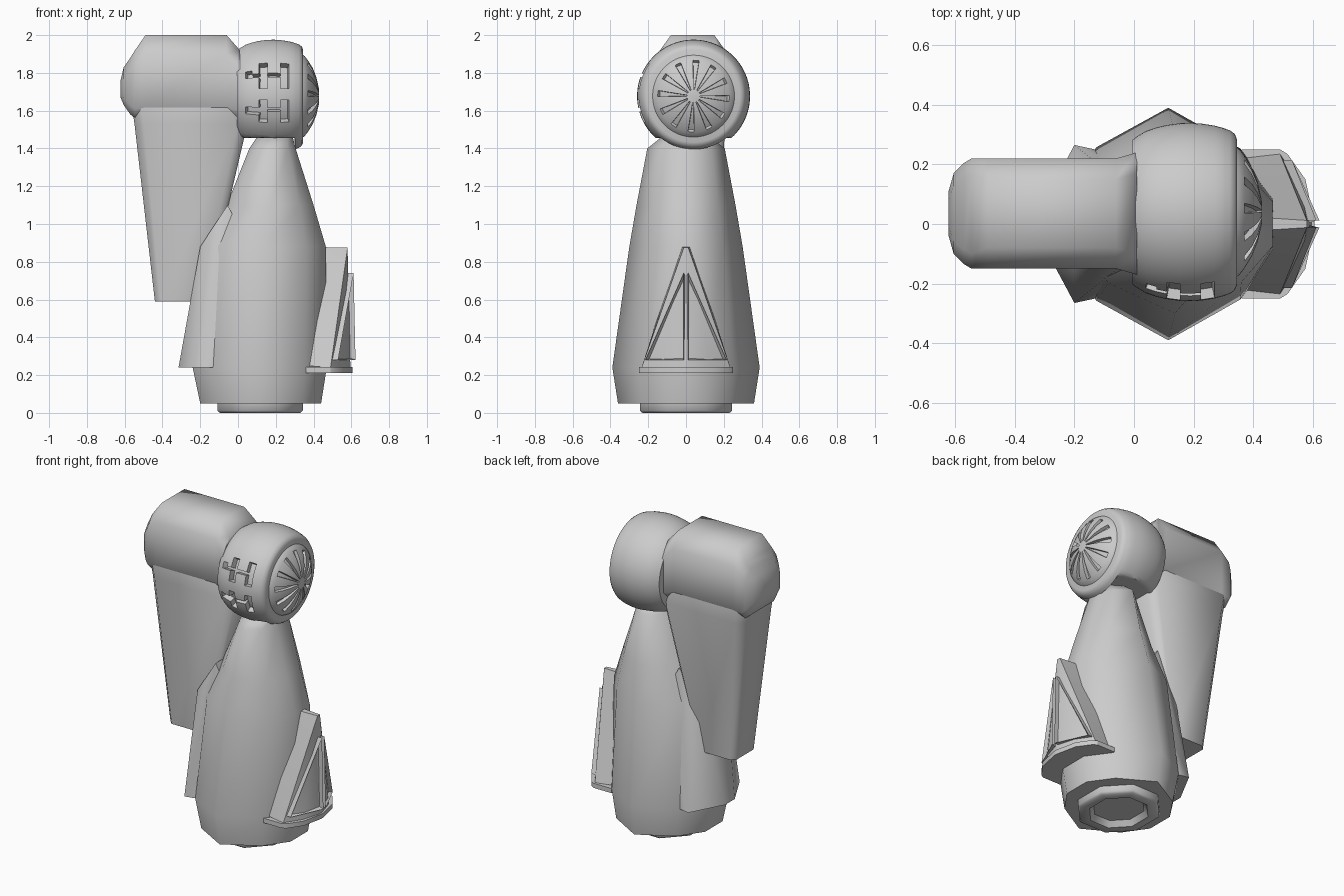
import bpy, bmesh, math

if "Cube" in bpy.data.objects:
    bpy.data.objects.remove(bpy.data.objects["Cube"])

grey = bpy.data.materials.new("plain_grey")
grey.diffuse_color = (0.6, 0.6, 0.6, 1)
grey.use_nodes = True
grey.node_tree.nodes["Principled BSDF"].inputs["Base Color"].default_value = grey.diffuse_color


def finish(name, bm, angle=40):
    """Turn a bmesh into a shaded object."""
    bmesh.ops.recalc_face_normals(bm, faces=bm.faces)
    me = bpy.data.meshes.new(name)
    bm.to_mesh(me)
    bm.free()
    me.materials.append(grey)
    ob = bpy.data.objects.new(name, me)
    bpy.context.collection.objects.link(ob)
    bpy.context.view_layer.objects.active = ob
    ob.select_set(True)
    bpy.ops.object.shade_smooth_by_angle(angle=math.radians(angle))
    ob.select_set(False)
    return ob


def skin(rings):
    """Skin a list of point rings and cap both ends."""
    bm = bmesh.new()
    vs = [[bm.verts.new(p) for p in r] for r in rings]
    n = len(vs[0])
    for a, b in zip(vs, vs[1:]):
        for i in range(n):
            j = (i + 1) % n
            bm.faces.new((a[i], a[j], b[j], b[i]))
    bm.faces.new(vs[0])
    bm.faces.new(vs[-1])
    bmesh.ops.recalc_face_normals(bm, faces=bm.faces)
    return bm


def hull(name, pts, angle=25):
    bm = bmesh.new()
    for p in pts:
        bm.verts.new(p)
    bmesh.ops.convex_hull(bm, input=bm.verts)
    return finish(name, bm, angle)


def mirror_y(pts):
    return [(x, s * y, z) for x, y, z in pts for s in ((1, -1) if y else (1,))]


# tapering body: rings of (z, left, right, half depth)
half = [(1, .25), (.68, .65), (0, 1), (-.68, .66), (-1, .25)]
shape = half + [(u, -v) for u, v in reversed(half)]


def body_ring(z, x0, x1, d):
    c = (x0 + x1) / 2
    return [(c + u * (x1 - x0) / 2, v * d, z) for u, v in shape]


finish("body", skin([body_ring(*r) for r in (
    (.05, -.20, .44, .36), (.24, -.24, .47, .39), (.88, -.19, .465, .30),
    (1.10, -.06, .40, .262), (1.40, .06, .305, .205), (1.46, .10, .29, .13))]), 62)

# eight-sided foot ring with a recessed centre
foot = []
for r, z in ((1, .07), (1, .012), (.94, 0), (.72, 0), (.62, .035)):
    foot.append([(.117 + .245 * r * math.cos(a), .265 * r * math.sin(a), z)
                 for a in [math.radians(22.5 + 45 * i) for i in range(8)]])
finish("foot_ring", skin(foot), 50)

# cowl on the left of the body
hull("side_cowl", mirror_y([
    (-.055, .15, 1.10), (-.20, .13, .88), (.05, .15, .9), (-.20, .265, .24),
    (-.13, .25, .24), (-.255, .16, .24), (-.315, .05, .24)]), 45)

# wedge on the right, with its base flange and two raised frames
hull("wedge", mirror_y([
    (.30, .03, .88), (.58, .012, .875), (.36, .22, .25), (.49, .235, .24),
    (.56, .13, .24), (.595, .012, .24)]), 40)
hull("wedge_flange", mirror_y([(x, y, z) for z in (.212, .242) for x, y in (
    (.36, .25), (.49, .25), (.515, .235), (.575, .15), (.605, .01))]))
for s, side in ((-1, "front"), (1, "rear")):
    outer = [(.612, .012, .74), (.622, .012, .28), (.53, .215, .28)]
    bm = skin([[(x - d, s * y, z) for x, y, z in outer] for d in (.1, 0)])
    bm.faces.ensure_lookup_table()
    bmesh.ops.inset_region(bm, faces=[bm.faces[-1]], thickness=.014, depth=-.025)
    finish(side + "_wedge_frame", bm, 30)

# round head, turned about the x axis
HY, HZ = .04, 1.677
profile = [(-.005, .21), (-.005, .243), (.015, .257), (.04, .272), (.075, .284),
           (.11, .292), (.155, .298), (.19, .299), (.225, .297), (.27, .29),
           (.30, .282), (.301, .2815), (.322, .274), (.338, .262), (.345, .245),
           (.345, .1)]
N = 90
bm = skin([[(x, HY + r * math.cos(math.tau * i / N), HZ + r * math.sin(math.tau * i / N))
            for i in range(N)] for x, r in profile])

# flat neck opening under the head
for v in bm.verts:
    if v.co.x < .3005:
        v.co.z = max(v.co.z, 1.455)


# grille slots on the front of the head: upright bars with short side arms
def in_grille(f):
    c = f.calc_center_median()
    if c.y > -.15 or len(f.verts) > 4:
        return False
    for mid in (1.60, 1.785):
        dz = abs(c.z - mid)
        if dz < .06 and (.11 < c.x < .155 or .225 < c.x < .27):
            return True
        if dz < .015 and .04 < c.x < .27:
            return True
    return False


grille = [f for f in bm.faces if in_grille(f)]
bmesh.ops.inset_region(bm, faces=grille, thickness=.003, depth=-.035)
finish("head", bm, 40)

# domed cap with twelve radial slots sunk into it
profile = [(.33, .225), (.352, .213), (.37, .19), (.395, .15), (.415, .10), (.43, .035)]
N = 72
bm = bmesh.new()
vs = []
for x, r in profile:
    angles = [math.radians(81 + 360 * k / N) for k in range(N)]
    vs.append([bm.verts.new((x, HY + r * math.cos(a), HZ + r * math.sin(a)))
               for a in angles])
slots = []
for ri, (a, b) in enumerate(zip(vs, vs[1:])):
    for k in range(N):
        j = (k + 1) % N
        f = bm.faces.new((a[k], a[j], b[j], b[k]))
        if ri >= 2 and k % 6 < 2:
            slots.append(f)
bm.faces.new(vs[-1])
bmesh.ops.recalc_face_normals(bm, faces=bm.faces)
if sum(f.normal.x for f in bm.faces) < 0:
    bmesh.ops.reverse_faces(bm, faces=bm.faces)
bmesh.ops.inset_region(bm, faces=slots, thickness=.002, depth=-.02)
finish("head_cap", bm, 40)


# shoulder: chamfered block running left from the head
def block_ring(x, z0, z1, y0, y1, c):
    return [(x, y0 + c, z1), (x, y1 - c, z1), (x, y1, z1 - c * 1.4), (x, y1, z0 + c),
            (x, y1 - c, z0), (x, y0 + c, z0), (x, y0, z0 + c), (x, y0, z1 - c * 1.4)]


finish("shoulder", skin([block_ring(*r) for r in (
    (-.622, 1.67, 1.76, -.04, .11, .03), (-.605, 1.63, 1.83, -.10, .17, .04),
    (-.57, 1.58, 1.88, -.135, .205, .05), (-.545, 1.56, 1.92, -.15, .22, .05),
    (-.49, 1.55, 2.0, -.15, .22, .07), (-.06, 1.55, 2.0, -.15, .22, .07),
    (.01, 1.53, 1.92, -.17, .24, .07))]), 62)


# hanging arm, tapering downward
def arm_ring(z, x0, x1, y0, y1, c):
    return [(x0 + c, y0, z), (x1 - c, y0, z), (x1, y0 + c, z), (x1, y1 - c, z),
            (x1 - c, y1, z), (x0 + c, y1, z), (x0, y1 - c, z), (x0, y0 + c, z)]


finish("hanging_arm", skin([arm_ring(*r) for r in (
    (.59, -.44, -.17, -.095, .135, .03), (1.53, -.548, .05, -.143, .21, .05),
    (1.61, -.56, .0, -.148, .218, .05), (1.7, -.55, -.02, -.14, .21, .05))]), 55)
